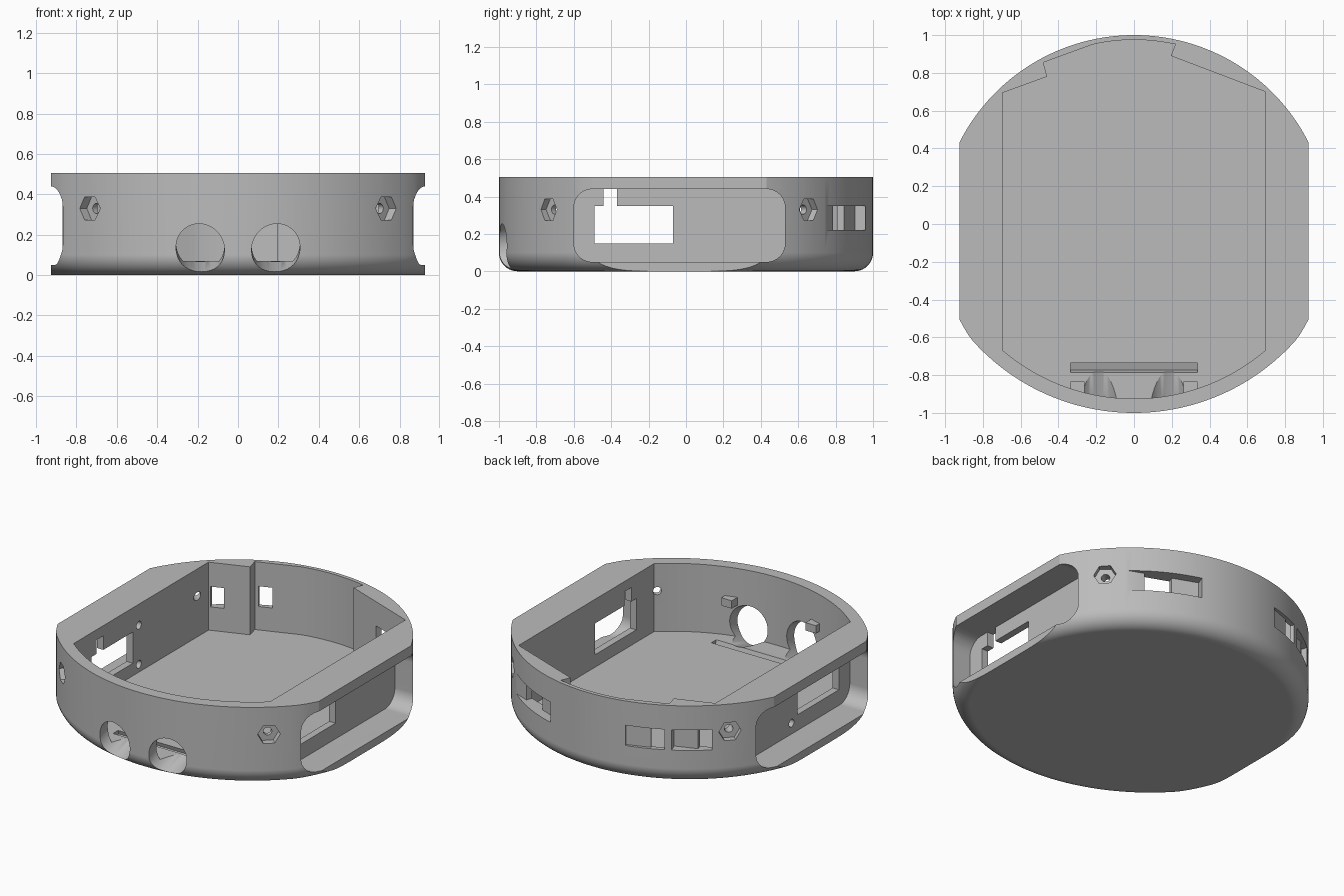
import bpy, bmesh
from math import sin, cos, pi, sqrt, radians, atan2
from mathutils import Vector, Matrix

if "Cube" in bpy.data.objects:
    bpy.data.objects.remove(bpy.data.objects["Cube"], do_unlink=True)

HEIGHT, FLOOR, FILLET = 0.505, 0.07, 0.1
MAIN_ARC = (-0.036, 1.036)    # centre y, radius
FRONT_ARC = (0.146, 1.146)

grey = bpy.data.materials.new("plain_grey")
grey.use_nodes = True
grey.diffuse_color = (0.5, 0.5, 0.5, 1)
grey.node_tree.nodes["Principled BSDF"].inputs["Base Color"].default_value = (0.5, 0.5, 0.5, 1)


def finish(name, bm):
    bmesh.ops.recalc_face_normals(bm, faces=bm.faces)
    mesh = bpy.data.meshes.new(name)
    bm.to_mesh(mesh)
    bm.free()
    mesh.materials.append(grey)
    obj = bpy.data.objects.new(name, mesh)
    bpy.context.collection.objects.link(obj)
    return obj


def loft(name, rings):
    bm = bmesh.new()
    loops = [[bm.verts.new(p) for p in ring] for ring in rings]
    for a, b in zip(loops, loops[1:]):
        for i in range(len(a)):
            j = (i + 1) % len(a)
            bm.faces.new((a[i], a[j], b[j], b[i]))
    bm.faces.new(loops[0][::-1])
    bm.faces.new(loops[-1])
    return finish(name, bm)


def box(name, lo, hi, matrix=Matrix()):
    lo, hi = Vector(lo), Vector(hi)
    bm = bmesh.new()
    bmesh.ops.create_cube(bm, size=1)
    bm.transform(matrix @ Matrix.Translation((lo + hi) / 2) @ Matrix.Diagonal((*(hi - lo), 1)))
    return finish(name, bm)


def cylinder(name, centre, direction, radius, length, sides=32):
    bm = bmesh.new()
    bmesh.ops.create_cone(bm, cap_ends=True, segments=sides, radius1=radius, radius2=radius, depth=length)
    turn = Vector(direction).to_track_quat('Z', 'Y').to_matrix().to_4x4()
    bm.transform(Matrix.Translation(centre) @ turn @ Matrix.Rotation(pi / sides, 4, 'Z'))
    return finish(name, bm)


def cut(target, cutter):
    mod = target.modifiers.new("cut", 'BOOLEAN')
    mod.operation, mod.solver, mod.object = 'DIFFERENCE', 'EXACT', cutter
    bpy.context.view_layer.objects.active = target
    bpy.ops.object.modifier_apply(modifier=mod.name)
    bpy.data.objects.remove(cutter, do_unlink=True)


def outline(inset, z, count=160):
    # the overlap of the two circles, drawn inwards by an inset
    ring = []
    for k in range(count):
        a = 2 * pi * k / count
        reach = min(cy * sin(a) + sqrt((r - inset) ** 2 - (cy * cos(a)) ** 2)
                    for cy, r in (MAIN_ARC, FRONT_ARC))
        ring.append((reach * cos(a), reach * sin(a), z))
    return ring


# Outer body with rounded bottom edge and flattened sides
steps = [radians(9 * k) for k in range(11)]
body = loft("housing", [outline(FILLET * (1 - sin(a)), FILLET * (1 - cos(a))) for a in steps]
            + [outline(0, HEIGHT)])
for s in (-1, 1):
    cut(body, box("flat", (s * 1.125 - 0.2, -2, -1), (s * 1.125 + 0.2, 2, 1)))

# Cavity plan: curved front, straight sides, stepped back
half, n = 0.695, 32
plan = []
for k in range(n + 1):
    x = -half + 2 * half * k / n
    plan.append((x, FRONT_ARC[0] - sqrt((FRONT_ARC[1] - 0.075) ** 2 - x * x)))
plan += [(0.695, 0.70), (0.195, 0.89), (0.22, 0.952)]
for k in range(1, 12):
    x = 0.22 - 0.44 * k / 12
    plan.append((x, MAIN_ARC[0] + sqrt((MAIN_ARC[1] - 0.025) ** 2 - x * x)))
plan += [(-0.22, 0.95), (-0.48, 0.855), (-0.46, 0.78), (-0.695, 0.695)]
cut(body, loft("cavity", [[(x, y, z) for x, y in plan] for z in (FLOOR, 1)]))

# Side recesses with connector window, notch and screw holes
corners = [(0.43, 0.34, 0), (-0.5, 0.34, 90), (-0.5, 0.15, 180), (0.43, 0.15, 270)]
rounded = [(y + 0.1 * cos(radians(a + d)), z + 0.1 * sin(radians(a + d)))
           for y, z, a in corners for d in range(0, 91, 10)]
for s in (-1, 1):
    cut(body, loft("recess", [[(s * x, y, z) for y, z in rounded] for x in (0.74, 1.3)]))
    wall = sorted((s * 0.65, s * 0.8))
    cut(body, box("window", (wall[0], -0.49, 0.15), (wall[1], -0.07, 0.35)))
    cut(body, box("notch", (wall[0], -0.44, 0.33), (wall[1], -0.37, 0.44)))
    for z in (0.12, 0.37):
        cut(body, cylinder("screw_hole", (s * 0.72, -0.01, z), (1, 0, 0), 0.025, 0.2, 24))

# Hexagonal nut pockets with bolt holes on the four diagonals
for s in (-1, 1):
    for x, y, t in ((0.73, -0.73, -1), (0.77, 0.655, 1)):
        out = Vector((s, t, 0)).normalized()
        spot = Vector((s * x, y, 0.33))
        cut(body, cylinder("nut_pocket", spot + out * 0.06, out, 0.066, 0.2, 6))
        cut(body, cylinder("bolt_hole", spot, out, 0.025, 0.4, 24))


# Rear pockets, each with a window through the wall
def rear_pocket(start, end, depth, pocket, window):
    a, b = Vector(start), Vector(end)
    run = b - a
    frame = Matrix.Translation((*a, 0)) @ Matrix.Rotation(atan2(run.y, run.x), 4, 'Z')
    size = run.length
    cut(body, box("pocket", (pocket[0] * size, depth, 0.22), (pocket[1] * size, 0.3, 0.35), frame))
    cut(body, box("window", (window[0] * size, -0.03, 0.22), (window[1] * size, 0.3, 0.35), frame))


rear_pocket((-0.695, 0.695), (-0.46, 0.78), 0.04, (0.05, 0.95), (0.05, 0.37))
rear_pocket((-0.48, 0.855), (-0.22, 0.95), 0.015, (0.08, 0.92), (0.08, 0.38))
rear_pocket((0.195, 0.89), (0.695, 0.70), 0.04, (0.12, 0.98), (0.43, 0.74))

# Tilted front openings and the board groove in the floor
tilt = Vector((0, 1, 0.32))
for s in (-1, 1):
    cut(body, cylinder("opening", (s * 0.187, -0.9, 0.155), tilt, 0.12, 0.5, 48))
lean = Matrix.Translation((0, -0.76, FLOOR)) @ Matrix.Rotation(atan2(0.32, 1), 4, 'X')
cut(body, box("groove", (-0.335, -0.024, -0.035), (0.335, 0.024, 0.02), lean))

# Small screw bosses on the inner front wall
bosses = []
for s, side in ((-1, "right"), (1, "left")):
    boss = box(side + "_screw_boss", (s * 0.298 - 0.037, -0.9, 0.27), (s * 0.298 + 0.037, -0.835, 0.32))
    cut(boss, cylinder("pilot_hole", (s * 0.305, -0.855, 0.32), (0, 0, 1), 0.012, 0.06, 16))
    bosses.append(boss)

bpy.ops.object.select_all(action='DESELECT')
for obj in [body] + bosses:
    obj.select_set(True)
bpy.context.view_layer.objects.active = body
bpy.ops.object.shade_smooth_by_angle(angle=radians(25))
weights = body.modifiers.new("even_shading", 'WEIGHTED_NORMAL')
weights.keep_sharp = True
